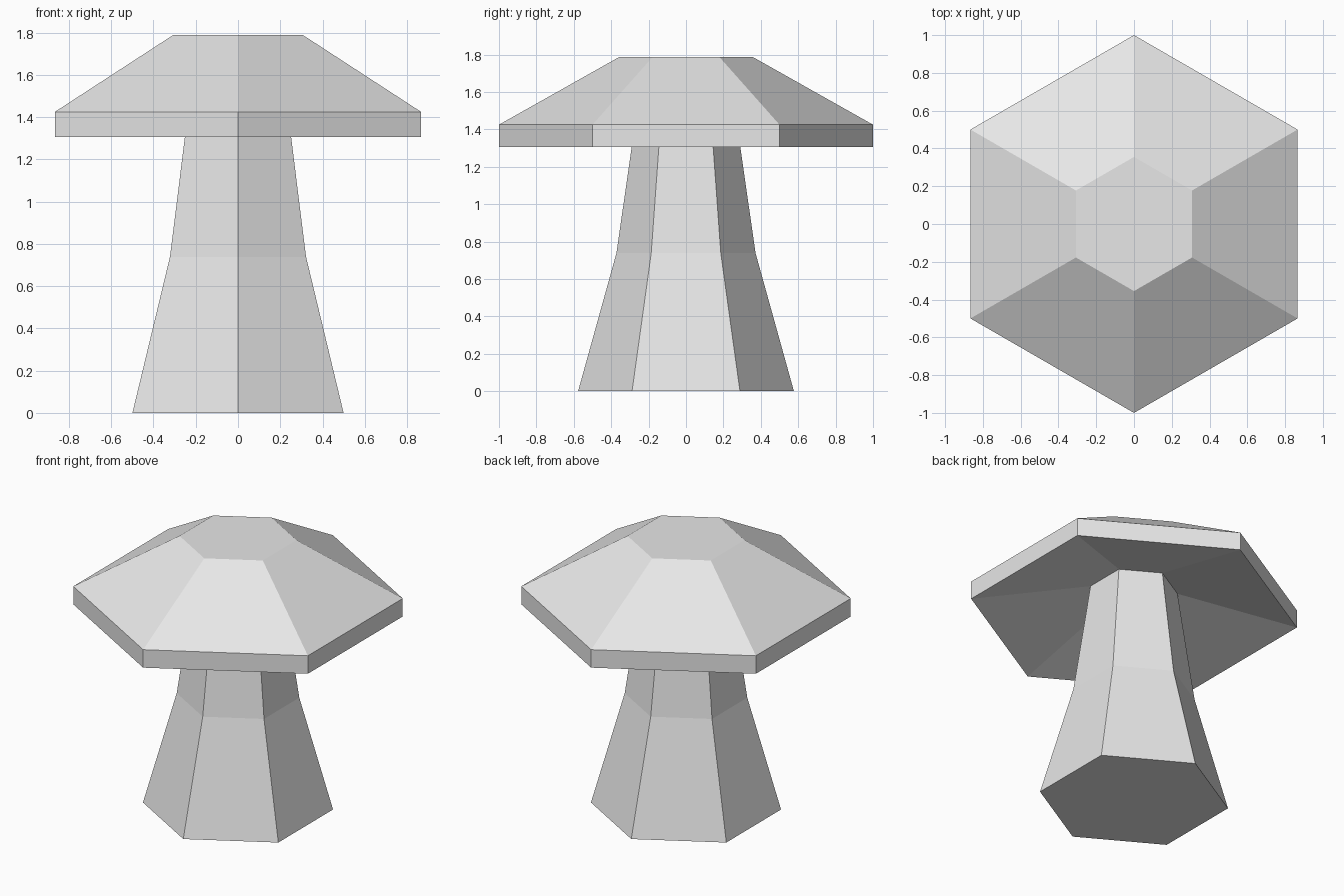
import bpy, bmesh
from math import cos, sin, radians

SIDES = 6

cube = bpy.data.objects.get("Cube")
if cube:
    bpy.data.objects.remove(cube, do_unlink=True)

grey = bpy.data.materials.new("light_grey")
grey.use_nodes = True
colour = (0.8, 0.8, 0.8, 1)
grey.diffuse_color = colour
grey.node_tree.nodes["Principled BSDF"].inputs["Base Color"].default_value = colour


def lathe(name, profile, close_start=False, close_end=False):
    """Six-sided flat-shaded solid from a (radius, height) profile."""
    bm = bmesh.new()
    rings = []
    for r, z in profile:
        angles = [radians(90 + 360 * i / SIDES) for i in range(SIDES)]
        rings.append([bm.verts.new((r * cos(a), r * sin(a), z)) for a in angles])
    for low, high in zip(rings, rings[1:]):
        for i in range(SIDES):
            j = (i + 1) % SIDES
            bm.faces.new((low[i], low[j], high[j], high[i]))
    if close_start:
        bm.faces.new(rings[0][::-1])
    if close_end:
        bm.faces.new(rings[-1])
    mesh = bpy.data.meshes.new(name)
    bm.to_mesh(mesh)
    bm.free()
    mesh.materials.append(grey)
    obj = bpy.data.objects.new(name, mesh)
    bpy.context.collection.objects.link(obj)
    return obj


# Stem: flared foot, narrowing to the neck where it meets the cap
NECK = (0.267, 1.467)
lathe("stem", [(0.577, 0), (0.372, 0.738), NECK], close_start=True)

# Cap: hollow underside, upright rim, sloping roof and flat crown
lathe("cap", [NECK, (1, 1.305), (1, 1.425), (0.355, 1.788)], close_end=True)
